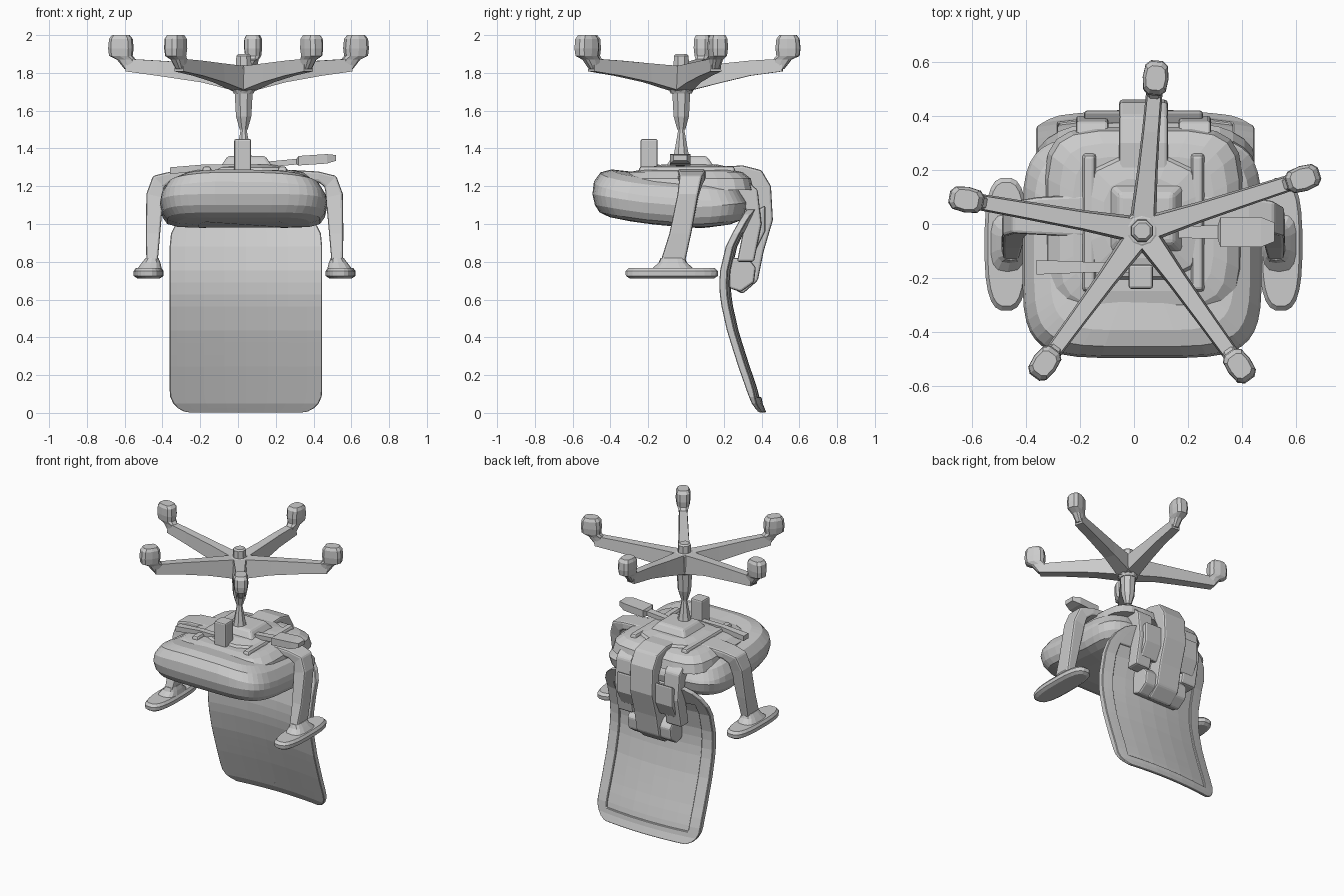
import bpy, bmesh, math
from mathutils import Vector

if "Cube" in bpy.data.objects:
    bpy.data.objects.remove(bpy.data.objects["Cube"])

CX = 0.035  # symmetry plane of the upturned office chair


def finish(name, bm, bevel=0.0, segs=2):
    bmesh.ops.recalc_face_normals(bm, faces=bm.faces[:])
    me = bpy.data.meshes.new(name)
    bm.to_mesh(me)
    bm.free()
    ob = bpy.data.objects.new(name, me)
    bpy.context.collection.objects.link(ob)
    if bevel:
        m = ob.modifiers.new("bevel", 'BEVEL')
        m.width, m.segments, m.limit_method = bevel, segs, 'ANGLE'
    return ob


def loft(name, rings, bevel=0.0):
    """Skin a list of equal-length point rings and cap both ends."""
    bm = bmesh.new()
    vs = [[bm.verts.new(p) for p in r] for r in rings]
    n = len(vs[0])
    for a, b in zip(vs, vs[1:]):
        for i in range(n):
            j = (i + 1) % n
            bm.faces.new((a[i], a[j], b[j], b[i]))
    bm.faces.new(vs[0])
    bm.faces.new(vs[-1])
    return finish(name, bm, bevel)


def oval(cx, cy, z, rx, ry, n=24, power=2.0, turn=0.0):
    pts = []
    for i in range(n):
        a = 2 * math.pi * (i + 0.5) / n
        c, s = math.cos(a), math.sin(a)
        x = rx * math.copysign(abs(c) ** (2 / power), c)
        y = ry * math.copysign(abs(s) ** (2 / power), s)
        pts.append((cx + x * math.cos(turn) - y * math.sin(turn),
                    cy + x * math.sin(turn) + y * math.cos(turn), z))
    return pts


def box(name, x0, x1, y0, y1, z0, z1, bevel=0.01, inset=0.0):
    def r(z, k):
        return [(x0 + k, y0 + k, z), (x1 - k, y0 + k, z), (x1 - k, y1 - k, z), (x0 + k, y1 - k, z)]
    return loft(name, [r(z0, 0), r(z1, inset)], bevel)


def prism(name, yz, x0, x1, bevel=0.012):
    return loft(name, [[(x, y, z) for y, z in yz] for x in (x0, x1)], bevel)


# Seat cushion: rounded slab, front edge curling up, sides drooping
rings = []
for z, k in ((.98, .24), (.984, .35), (1.0, .405), (1.035, .43), (1.09, .443),
             (1.16, .435), (1.215, .40), (1.24, .34), (1.245, .2)):
    ring = []
    for x, y, zz in oval(CX - .005, -.085, z, k, k - .032, 40, 4.8):
        up = .06 * (max(0, .05 - y) / .5) ** 1.5
        back = .02 * max(0, (y - .1) / .2)
        ring.append((x, y, zz + up - (.03 * (x / .44) ** 2 + back if z > 1.1 else -back)))
    rings.append(ring)
loft("seat_cushion", rings)

# Seat underside plates and tilt mechanism
loft("seat_base_plate", [oval(CX, .0, z, k, k - .01, 20, 5)
                         for z, k in ((1.18, .37), (1.24, .355), (1.275, .31), (1.285, .26))])
loft("mechanism_cover", [oval(CX, .02, z, k, k, 12, 3) for z, k in ((1.26, .25), (1.30, .22), (1.315, .15))])
box("tilt_mechanism", CX - .15, CX + .17, -.13, .17, 1.27, 1.36, .015, .06)
box("tension_knob", -.02, .07, -.24, -.15, 1.24, 1.45)
for s in (-1, 1):
    box("mechanism_rail", CX + s * .2 - .035, CX + s * .2 + .035, -.26, .27, 1.24, 1.305, .012, .015)

# Tilt levers on either side
loft("height_lever", [[(x, -.03 - w, z - t), (x, -.03 + w, z - t), (x, -.03 + w, z + t), (x, -.03 - w, z + t)]
     for x, w, z, t in ((.1, .02, 1.31, .015), (.31, .025, 1.33, .015), (.32, .055, 1.335, .025),
                        (.47, .055, 1.345, .025), (.52, .035, 1.35, .015))])
loft("tilt_lever", [[(x, -.16 - w, z - .02), (x, -.16 + w, z - .02), (x, -.16 + w, z + .015), (x, -.16 - w, z + .015)]
     for x, w, z in ((-.02, .02, 1.3), (-.18, .02, 1.3), (-.36, .027, 1.285))])

# Gas column
loft("lower_column", [oval(.03, -.025, z, r, r, 8) for z, r in ((1.345, .048), (1.38, .04), (1.5, .017), (1.54, .017))])
loft("upper_column", [oval(.03, -.025, z, r, r, 8) for z, r in ((1.5, .023), (1.57, .044), (1.72, .053))])

# Star base: hub, cap, legs and casters
HUB = Vector((.03, -.025, 0))
loft("base_hub", [oval(HUB.x, HUB.y, z, r, r, 10) for z, r in ((1.69, .055), (1.73, .075), (1.83, .07), (1.84, .05))])
loft("hub_cap", [oval(HUB.x, HUB.y, z, r, r, 8) for z, r in ((1.82, .045), (1.89, .042), (1.9, .032))])
for x, y in ((.08, .54), (.625, .168), (.39, -.525), (-.33, -.515), (-.62, .09)):
    tip = Vector((x, y, 0))
    d = (tip - HUB).normalized()
    side = Vector((-d.y, d.x, 0))
    reach = (tip - HUB).length
    secs = []
    for r, w, z0, z1 in ((.02, .05, 1.70, 1.835), (.22, .038, 1.75, 1.85),
                         (reach - .2, .033, 1.785, 1.865), (reach - .03, .03, 1.808, 1.875)):
        c = HUB + d * r
        secs.append([c + side * a * w + Vector((0, 0, z)) for a, z in ((-1, z0), (1, z0), (.8, z1), (-.8, z1))])
    loft("base_leg", secs)
    turn = math.atan2(d.y, d.x)
    loft("caster", [oval(x + d.x * o, y + d.y * o, z, a, b, 10, 3, turn) for z, a, b, o in
                    ((1.82, .03, .024, -.05), (1.87, .05, .032, -.03), (1.89, .062, .043, 0),
                     (1.93, .067, .048, 0), (1.98, .062, .047, 0), (2.0, .046, .037, 0))])

# Armrests: bracket and post in one bent bar, foot and pad
for s in (-1, 1):
    def bar(secs):
        return [[(CX + s * (x + a * dx), y + b * hy, z + a * dz) for a, b in ((-1, -1), (1, -1), (1, 1), (-1, 1))]
                for x, z, y, hy, dx, dz in secs]
    loft("arm_post", bar(((.18, 1.265, .03, .08, 0, .025), (.39, 1.25, .03, .07, 0, .028),
                          (.455, 1.225, .025, .06, .03, .03), (.475, 1.15, .01, .055, .045, .01),
                          (.485, .95, -.03, .058, .038, 0), (.49, .8, -.07, .065, .03, 0))), .012)
    loft("arm_foot", [oval(CX + s * x, -.07, z, a, b, 14, 3) for z, x, a, b in
                      ((.82, .49, .035, .065), (.795, .495, .05, .075), (.755, .505, .07, .12))])
    loft("arm_pad", [oval(CX + s * .508, -.075, z, a, b, 24, 2.8) for z, a, b in
                     ((.712, .06, .225), (.725, .08, .245), (.75, .08, .247), (.767, .068, .23))])

# Backrest side profile (y, z)
PROFILE = ((.4, .005), (.375, .05), (.305, .25), (.248, .43), (.21, .6), (.205, .73), (.24, .88), (.335, 1.08))


def back_y(z):
    for i in range(len(PROFILE) - 1):
        (y0, z0), (y1, z1) = PROFILE[i:i + 2]
        if z <= z1 or i == len(PROFILE) - 2:
            return y0 + (y1 - y0) * (z - z0) / (z1 - z0)


def backrest(name, thick, rim_only):
    bm = bmesh.new()
    inner = [i / 12 for i in range(1, 12)]
    zs = [.002, .007, .025, .05, .085] + [.12 + .76 * t for t in [0] + inner + [1]] + [.95, 1.01, 1.05, 1.072, 1.08]
    us = [-1, -.9, -.8, -.55, -.28, 0, .28, .55, .8, .9, 1]
    rows = []
    for z in zs:
        w = .404
        for dist, r in ((z - .002, .11), (1.08 - z, .18)):
            if dist < r:
                w -= r - math.sqrt(r * r - (r - dist) ** 2)
        rows.append([bm.verts.new((CX + .007 + u * w, back_y(z) - .035 * (u * w / .4) ** 2 + .005, z)) for u in us])
    for j in range(len(zs) - 1):
        for i in range(len(us) - 1):
            mid = 0.08 < zs[j] and zs[j + 1] < 1.0 and 2 <= i < len(us) - 3
            if rim_only and mid:
                continue
            bm.faces.new((rows[j][i], rows[j][i + 1], rows[j + 1][i + 1], rows[j + 1][i]))
    bmesh.ops.delete(bm, geom=[v for v in bm.verts if not v.link_faces], context='VERTS')
    new = bmesh.ops.extrude_face_region(bm, geom=bm.faces[:], use_keep_orig=True)
    for v in new["geom"]:
        if isinstance(v, bmesh.types.BMVert):
            v.co.y += thick * min(1, .45 + v.co.z * 4)
    return finish(name, bm, .004, 1)


backrest("backrest_panel", .026, False)
backrest("backrest_rim", .04, True)

# Spine joining the seat mechanism to the backrest
prism("back_spine", ((.1, 1.3), (.3, 1.31), (.4, 1.285), (.45, 1.2), (.46, 1.02), (.41, .85), (.38, .7), (.3, .63),
                     (.26, .65), (.3, .85), (.36, 1.0), (.375, 1.13), (.33, 1.22), (.1, 1.22)), CX - .09, CX + .09)
# Lumbar support and the side braces behind the backrest
prism("lumbar_support", ((.23, .66), (.29, .64), (.36, .69), (.37, .77), (.33, .82), (.23, .82)), CX - .17, CX + .17)
prism("upper_bracket", ((.29, .9), (.37, .86), (.42, .96), (.42, 1.1), (.35, 1.06)), CX - .22, CX + .22)
for s in (-1, 1):
    prism("spine_brace", ((.15, 1.27), (.3, 1.25), (.38, 1.18), (.4, 1.0), (.36, .8), (.27, .8), (.3, .95),
                          (.33, 1.04), (.29, 1.14), (.15, 1.18)), CX + s * .19 - .06, CX + s * .19 + .06)
